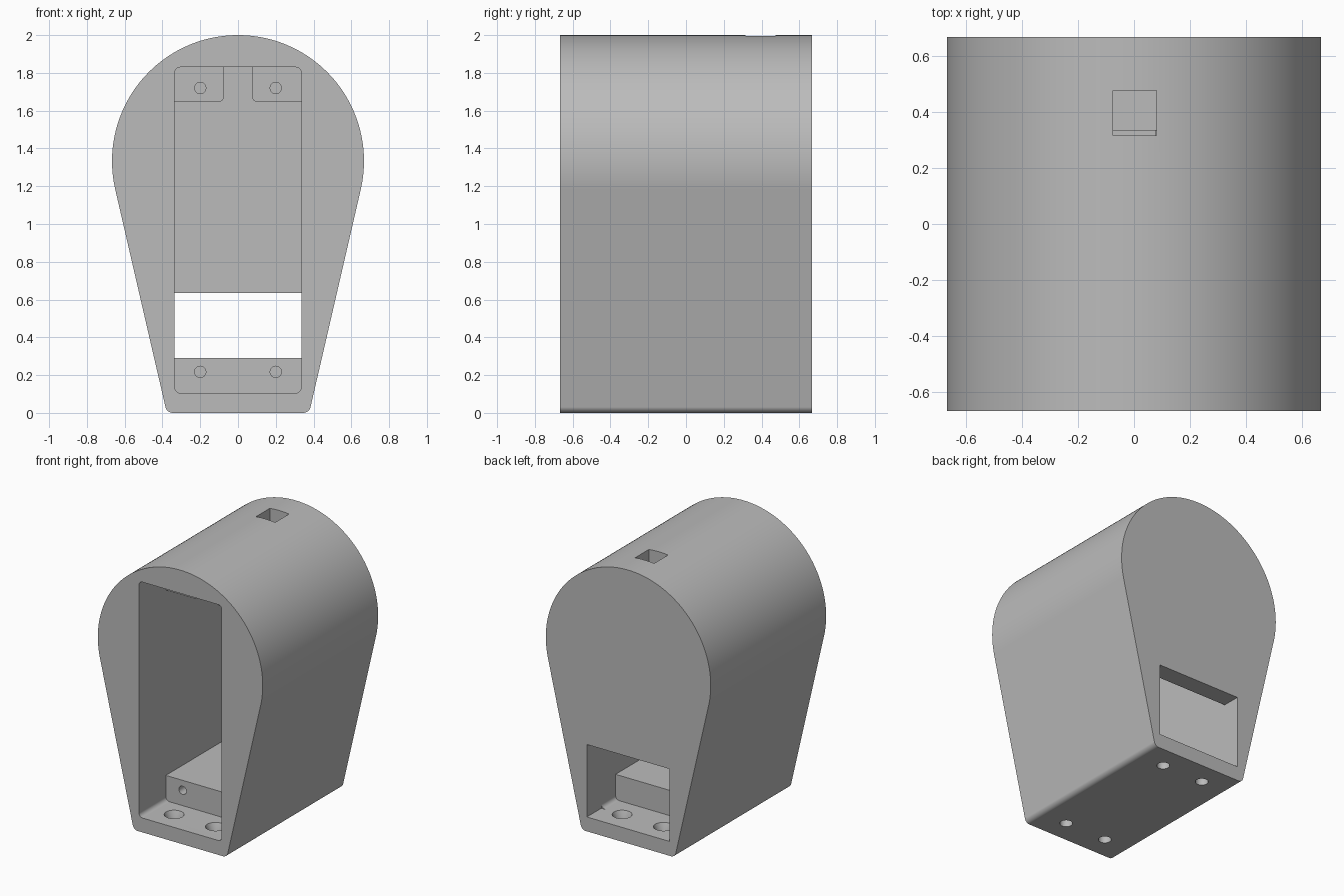
import bpy, bmesh
from math import sin, cos, radians, pi
from mathutils import Matrix, Vector

old = bpy.data.objects.get("Cube")
if old:
    bpy.data.objects.remove(old, do_unlink=True)

grey = bpy.data.materials.new("plain grey")
grey.use_nodes = True
colour = (0.5, 0.5, 0.5, 1)
grey.diffuse_color = colour
grey.node_tree.nodes["Principled BSDF"].inputs["Base Color"].default_value = colour


def finish(name, bm):
    bmesh.ops.recalc_face_normals(bm, faces=bm.faces)
    mesh = bpy.data.meshes.new(name)
    bm.to_mesh(mesh)
    bm.free()
    mesh.materials.append(grey)
    obj = bpy.data.objects.new(name, mesh)
    bpy.context.collection.objects.link(obj)
    return obj


def arc(x, z, r, start, end, steps):
    angles = [radians(start + (end - start) * i / steps) for i in range(steps + 1)]
    return [(x + r * cos(a), z + r * sin(a)) for a in angles]


def prism(name, profile, y0, y1):
    """Extrude an (x, z) outline from y0 to y1."""
    bm = bmesh.new()
    face = bm.faces.new([bm.verts.new((x, y0, z)) for x, z in profile])
    ext = bmesh.ops.extrude_face_region(bm, geom=[face])
    verts = [v for v in ext["geom"] if isinstance(v, bmesh.types.BMVert)]
    bmesh.ops.translate(bm, verts=verts, vec=Vector((0, y1 - y0, 0)))
    return finish(name, bm)


def rect(x0, x1, z0, z1):
    return [(x0, z0), (x1, z0), (x1, z1), (x0, z1)]


def cone(name, x, y, z0, z1, r0, r1):
    bm = bmesh.new()
    bmesh.ops.create_cone(bm, cap_ends=True, segments=32, radius1=r0, radius2=r1,
                          depth=z1 - z0, matrix=Matrix.Translation((x, y, (z0 + z1) / 2)))
    return finish(name, bm)


def combine(target, tool, operation="DIFFERENCE"):
    mod = target.modifiers.new(operation, "BOOLEAN")
    mod.operation, mod.solver, mod.object = operation, "EXACT", tool
    bpy.context.view_layer.objects.active = target
    bpy.ops.object.modifier_apply(modifier=mod.name)
    bpy.data.objects.remove(tool, do_unlink=True)


DEPTH = 0.667           # half depth, also the dome radius
HALF, FLOOR, CEIL = 0.335, 0.105, 1.83
FRONT, BACK = -0.355, 0.335   # extent of the inner mounting blocks

# Outer body: round dome tapering to a narrow foot
outline = (arc(0, 2 - DEPTH, DEPTH, -13, 193, 96)
           + arc(-0.345, 0.04, 0.04, 193, 270, 10)
           + arc(0.345, 0.04, 0.04, 270, 347, 10))
housing = prism("housing", outline, -DEPTH, DEPTH)

# Tall cavity with rounded corners, open at the front
r = 0.03
cx = HALF - r
cavity = (arc(cx, CEIL - r, r, 0, 90, 6) + arc(-cx, CEIL - r, r, 90, 180, 6)
          + arc(-cx, FLOOR + r, r, 180, 270, 6) + arc(cx, FLOOR + r, r, 270, 360, 6))
combine(housing, prism("cavity_cutter", cavity, -1, 0.535))

# Low opening through the back wall
combine(housing, prism("back_opening_cutter", rect(-HALF, HALF, FLOOR, 0.635), 0.5, 1))

# Bottom mounting block, and two top blocks with a rounded inner corner
combine(housing, prism("bottom_block", rect(-0.345, 0.345, 0.09, 0.29), FRONT, BACK), "UNION")
for side in (-1, 1):
    corner = arc(0.075 + r, 1.645 + r, r, 180, 270, 6)
    pad = [(side * x, z) for x, z in corner + [(0.345, 1.645), (0.345, 1.85), (0.075, 1.85)]]
    combine(housing, prism("top_block", pad, FRONT, BACK), "UNION")

# Square hole in the roof
combine(housing, prism("roof_hole_cutter", rect(-0.075, 0.08, 1.8, 2.1), 0.315, 0.475))

for x in (-1, 1):
    # Blind screw holes in the front of the blocks
    for z in (0.217, 1.72):
        ring = arc(x * 0.2, z, 0.03, 0, 360, 24)[:-1]
        combine(housing, prism("screw_hole_cutter", ring, FRONT - 0.05, FRONT + 0.3))
    # Countersunk holes through the floor
    for y in (-0.5, 0.5):
        combine(housing, cone("floor_hole_cutter", x * 0.167, y, -0.05, 0.1, 0.043, 0.043))
        combine(housing, cone("countersink_cutter", x * 0.167, y, 0.045, 0.115, 0.043, 0.07))

# Smooth curved surfaces, keep the edges crisp
bpy.ops.object.select_all(action="DESELECT")
housing.select_set(True)
bpy.context.view_layer.objects.active = housing
bpy.ops.object.shade_smooth_by_angle(angle=radians(30))
weighted = housing.modifiers.new("even shading", "WEIGHTED_NORMAL")
weighted.keep_sharp = True
